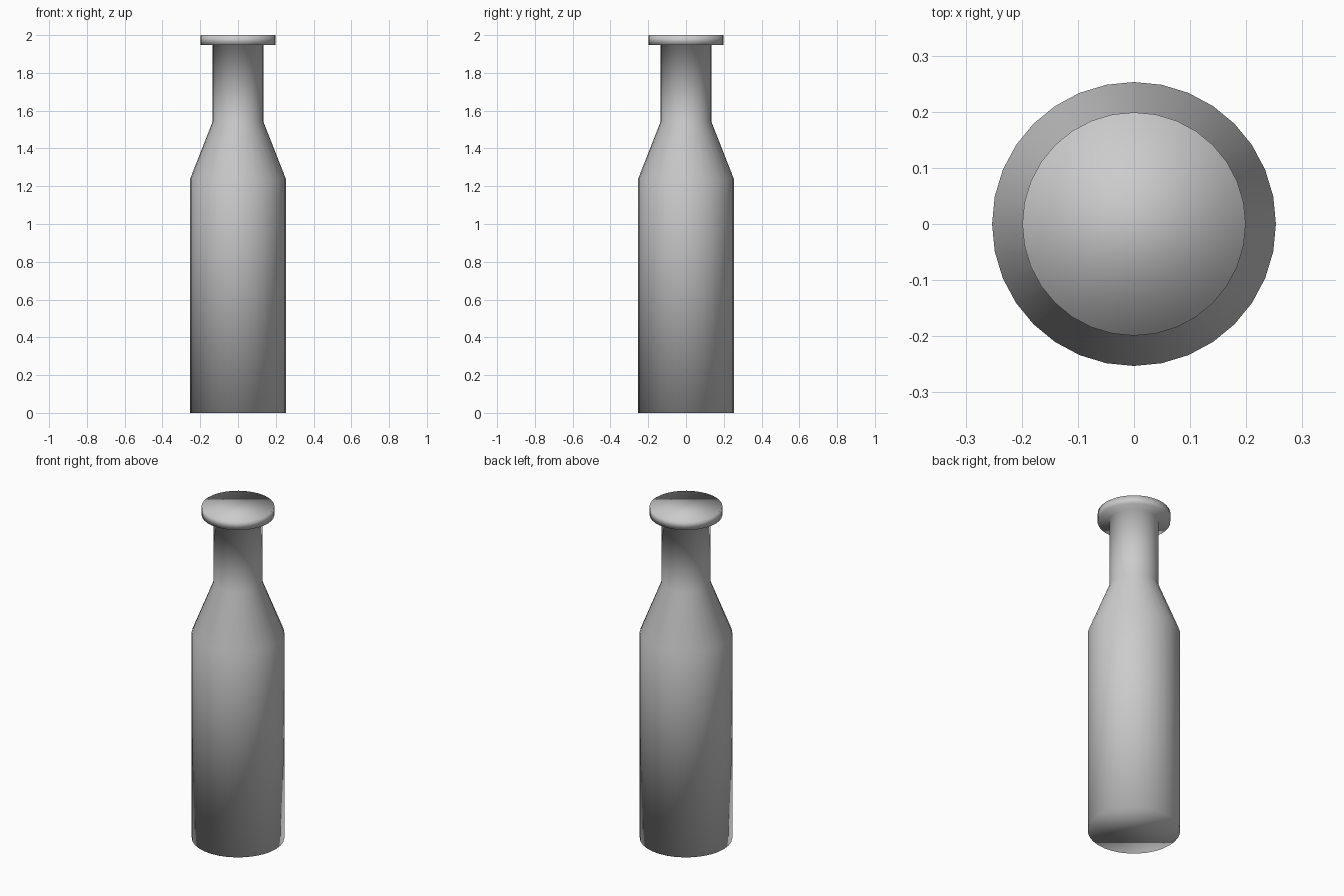
import bpy, bmesh
from math import cos, sin, tau

if "Cube" in bpy.data.objects:
    bpy.data.objects.remove(bpy.data.objects["Cube"])

SIDES = 32


def lathe(name, profile):
    """Spin (radius, height) points about z and close both ends."""
    bm = bmesh.new()
    rings = [[bm.verts.new((r * cos(tau * i / SIDES), r * sin(tau * i / SIDES), z))
              for i in range(SIDES)] for r, z in profile]
    for low, high in zip(rings, rings[1:]):
        for i in range(SIDES):
            j = (i + 1) % SIDES
            bm.faces.new((low[i], low[j], high[j], high[i]))
    bm.faces.new(rings[0][::-1])
    bm.faces.new(rings[-1])
    for face in bm.faces:
        face.smooth = True
    mesh = bpy.data.meshes.new(name)
    bm.to_mesh(mesh)
    bm.free()
    obj = bpy.data.objects.new(name, mesh)
    bpy.context.collection.objects.link(obj)
    return obj


# Bottle: straight body, sloped shoulder, neck and wide flat lip
lathe("bottle", [
    (0.253, 0.0), (0.253, 1.24),
    (0.135, 1.54), (0.135, 1.948),
    (0.199, 1.948), (0.199, 2.0),
])
